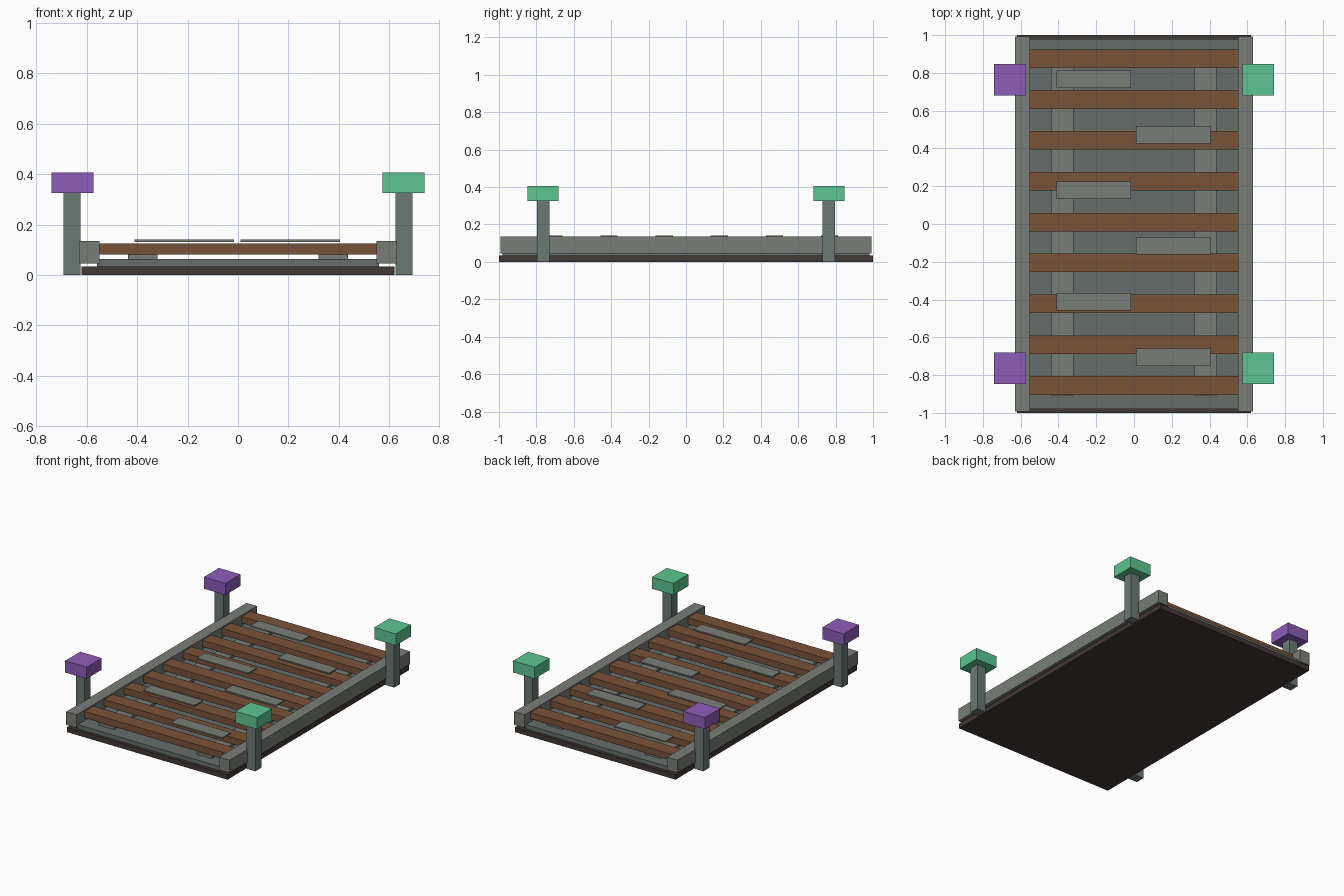
import bpy

if "Cube" in bpy.data.objects:
    bpy.data.objects.remove(bpy.data.objects["Cube"])


def material(name, rgb):
    m = bpy.data.materials.new(name)
    m.diffuse_color = (*rgb, 1)
    m.use_nodes = True
    m.node_tree.nodes["Principled BSDF"].inputs["Base Color"].default_value = m.diffuse_color
    return m


BASE = material("dark_wood", (0.055, 0.04, 0.035))
BED = material("slate", (0.13, 0.155, 0.145))
STEEL = material("steel", (0.19, 0.205, 0.18))
POST = material("post_steel", (0.15, 0.19, 0.175))
WOOD = material("wood", (0.19, 0.085, 0.04))
GREEN = material("green", (0.11, 0.56, 0.29))
PURPLE = material("purple", (0.27, 0.11, 0.48))


def box(name, x, y, z, mat):
    """Box from (min, max) ranges on each axis."""
    bpy.ops.mesh.primitive_cube_add(
        size=1, location=[(a + b) / 2 for a, b in (x, y, z)])
    o = bpy.context.object
    o.name = name
    o.scale = [b - a for a, b in (x, y, z)]
    bpy.ops.object.transform_apply(location=False, rotation=False, scale=True)
    o.data.materials.append(mat)
    return o


# Base board and raised bed
box("base_board", (-0.62, 0.62), (-1, 1), (0, 0.034), BASE)
box("bed_slab", (-0.56, 0.56), (-0.98, 0.98), (0.034, 0.063), BED)

# Side rails, runners, posts and caps on both sides
for s, side, cap in ((-1, "left", PURPLE), (1, "right", GREEN)):
    def mx(a, b):
        return tuple(sorted((s * a, s * b)))

    box(f"{side}_rail", mx(0.55, 0.63), (-0.993, 0.993), (0.046, 0.136), STEEL)
    box(f"{side}_runner", mx(0.32, 0.437), (-0.91, 0.91), (0.063, 0.081), STEEL)
    for y, end in ((-0.764, "front"), (0.764, "back")):
        box(f"{side}_{end}_post", mx(0.625, 0.692), (y - 0.033, y + 0.033),
            (0, 0.325), POST)
        box(f"{side}_{end}_cap", mx(0.574, 0.74), (y - 0.083, y + 0.083),
            (0.325, 0.406), cap)

# Cross slats
for i in range(9):
    y = -0.855 + i * 0.2163
    box(f"slat_{i + 1}", (-0.55, 0.55), (y - 0.049, y + 0.049),
        (0.081, 0.126), WOOD)

# Thin plates, staggered left and right
for i in range(6):
    y = 0.767 - i * 0.2945
    x = (0.01, 0.405) if i % 2 else (-0.41, -0.015)
    box(f"plate_{i + 1}", x, (y - 0.046, y + 0.046), (0.132, 0.141), STEEL)
